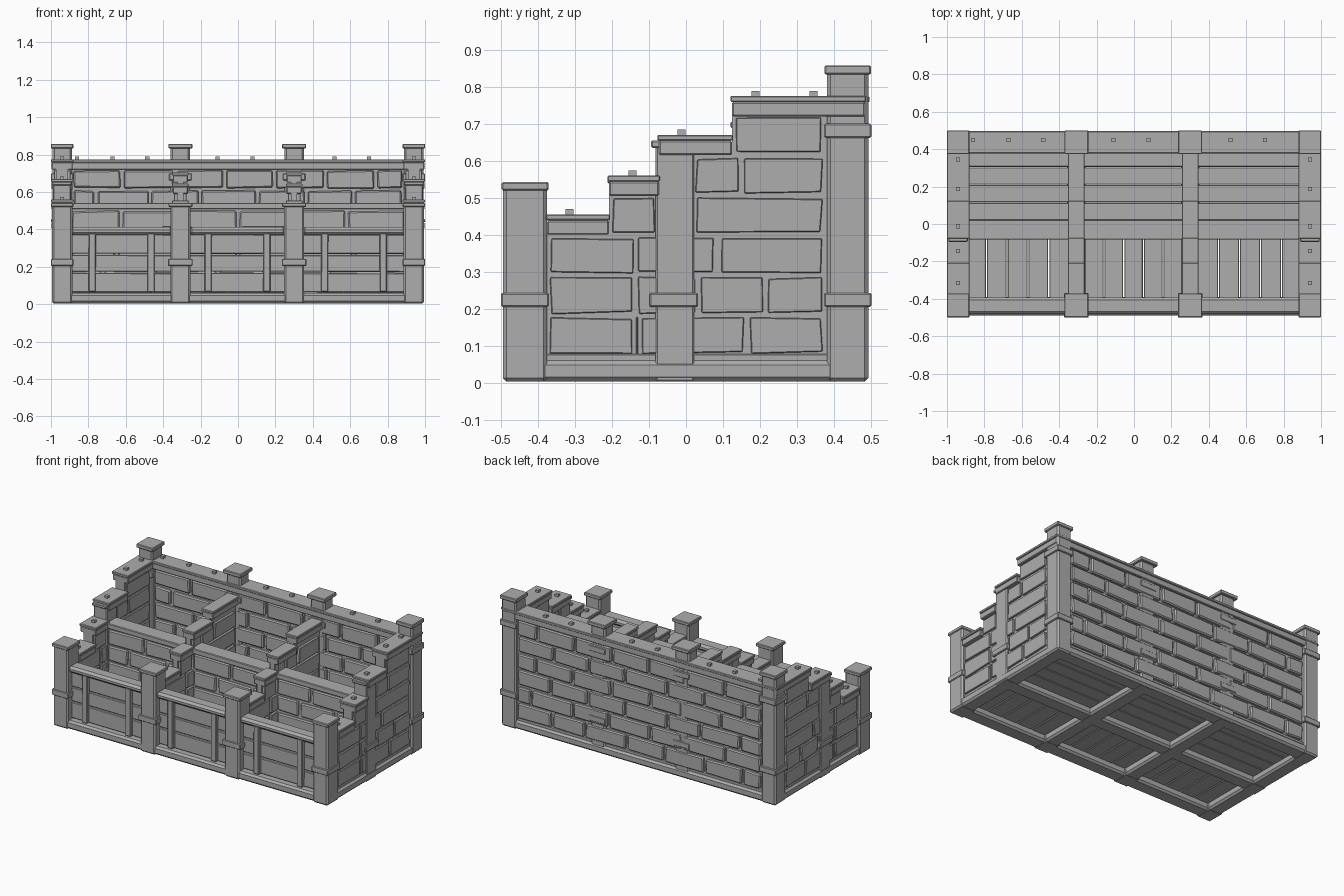
import bpy, bmesh, random
from mathutils import Vector

random.seed(7)
mat = bpy.data.materials.new("weathered grey")
mat.diffuse_color = (0.42, 0.42, 0.42, 1)

COLS = (-0.94, -0.308, 0.3, 0.94)       # post lines along x
BAYS = ((-0.885, -0.36), (-0.25, 0.245), (0.355, 0.885))


def build(name, boxes, bevel=0.005, jitter=0.0):
    """One object from boxes (x0, x1, y0, y1, z0, z1), edges softened."""
    bm = bmesh.new()
    for x0, x1, y0, y1, z0, z1 in boxes:
        lo, hi = Vector((x0, y0, z0)), Vector((x1, y1, z1))
        # shared wobble per corner of the long face keeps the blocks hand cut
        wob = {}
        for v in bmesh.ops.create_cube(bm, size=1)["verts"]:
            along_x = (x1 - x0) > (y1 - y0)
            key = ((v.co.x if along_x else v.co.y) > 0, v.co.z > 0)
            a, b = wob.setdefault(key, (random.random(), random.random()))
            v.co = Vector([lo[i] if v.co[i] < 0 else hi[i] for i in range(3)])
            s = -1 if key[0] else 1
            if along_x:
                v.co.x += s * a * jitter
            else:
                v.co.y += s * a * jitter
            v.co.z += (-1 if key[1] else 1) * b * jitter
    me = bpy.data.meshes.new(name)
    bm.to_mesh(me)
    bm.free()
    me.materials.append(mat)
    ob = bpy.data.objects.new(name, me)
    bpy.context.collection.objects.link(ob)
    if bevel:
        m = ob.modifiers.new("soft edges", "BEVEL")
        m.width = bevel
        m.segments = 1
    return ob


def ring(cx, cy, hx, hy, z0, z1):
    return (cx - hx, cx + hx, cy - hy, cy + hy, z0, z1)


def row_z(r):
    return 0.077 + r * 0.108, 0.179 + r * 0.108


def courses(a, b, rows, length):
    """Staggered joints: yields (start, end, z0, z1) for each block."""
    for r in range(rows):
        z0, z1 = row_z(r)
        cuts, p = [a], a + length * (1.0 if r % 2 else 0.55)
        while p < b - length * 0.4:
            cuts.append(p + random.uniform(-0.03, 0.03))
            p += length
        cuts.append(b)
        for s, e in zip(cuts, cuts[1:]):
            yield s + 0.005, e - 0.005, z0, z1


# bottom frame with six openings
frame = [(-0.99, 0.99, s * 0.44 - 0.05, s * 0.44 + 0.05, 0.005, 0.06) for s in (-1, 1)]
frame += [(x - 0.05, x + 0.05, -0.485, 0.485, 0.004, 0.06) for x in COLS]
frame.append((-0.98, 0.98, -0.08, 0.02, 0.006, 0.06))
build("base_frame", frame, 0.012)
build("base_ledge", [(-0.975, 0.975, 0.4, 0.475, 0.05, 0.08)] +
      [(s * 0.94 - 0.035, s * 0.94 + 0.035, -0.4, 0.4, 0.05, 0.08) for s in (-1, 1)])

# floor planks: lengthwise behind, crosswise in front
build("back_floor_planks", [(-0.93, 0.93, y + 0.001, y + 0.093, 0.045, 0.066)
                            for y in (0.02, 0.115, 0.21, 0.305)], 0.003)
slats = []
for a, b in BAYS:
    w = (b - a + 0.03) / 5
    for i in range(5):
        x = a - 0.015 + i * w
        slats.append((x + 0.003, x + w - 0.003, -0.43, -0.05, 0.045, 0.066))
build("front_floor_slats", slats, 0.003, 0.002)

# corner and front posts, back posts, with caps and bands
posts, caps, bands = [], [], []
for x in COLS:
    outer = abs(x) > 0.5
    posts.append(ring(x, -0.435, 0.054, 0.06, 0.003, 0.53))
    caps.append(ring(x, -0.435, 0.06 if outer else 0.064, 0.064, 0.52, 0.542))
    bands.append(ring(x, -0.435, 0.06 if outer else 0.066, 0.065, 0.205, 0.243))
    y, hy = (0.437, 0.056) if outer else (0.437, 0.047)
    posts.append(ring(x, y, 0.052, hy, 0.003, 0.845))
    caps.append(ring(x, 0.437, 0.06 if outer else 0.064, 0.063, 0.833, 0.858))
    for z in (0.205, 0.662):
        bands.append(ring(x, y, 0.06, 0.064 if outer else 0.055, z, z + 0.038))
build("posts", posts, 0.01)
build("post_caps", caps, 0.004)
build("post_bands", bands, 0.004)

# side pilasters halfway along
build("side_pilasters", [ring(s * 0.94, -0.03, 0.048, 0.052, 0.003, 0.65) for s in (-1, 1)])
build("pilaster_bands", [ring(s * 0.94, -0.033, 0.057, 0.066, 0.205, 0.243) for s in (-1, 1)]
      + [ring(s * 0.94, -0.045, 0.052, 0.05, 0.635, 0.655) for s in (-1, 1)], 0.004)

# stepped side walls: block joints per course
SIDE = ((-0.375, -0.14, -0.125, 0.165, 0.375), (-0.375, -0.135, 0.035, 0.215, 0.375),
        (-0.375, -0.135, 0.085, 0.375), (-0.205, -0.075, 0.02, 0.375),
        (-0.07, 0.02, 0.15, 0.375), (0.125, 0.375))
blocks, divider = [], []
for r, cuts in enumerate(SIDE):
    z0, z1 = row_z(r)
    for a, b in zip(cuts, cuts[1:]):
        for s in (-1, 1):
            blocks.append((s * 0.94 - 0.044, s * 0.94 + 0.044, a + 0.005, b - 0.005, z0, z1))
        if r < 5:
            for x in COLS[1:3]:
                divider.append((x - 0.033, x + 0.033, a + 0.005, b - 0.005, z0, z1))
build("side_wall_blocks", blocks, 0.007, 0.008)
build("divider_blocks", divider, 0.006, 0.008)

# mortar cores and stepped cap boards
STEPS = ((-0.375, -0.208, 0.455, 0.455), (-0.208, -0.073, 0.56, 0.555),
         (-0.073, 0.124, 0.67, 0.645), (0.124, 0.484, 0.775, 0.705))
core, lower, upper = [], [], []
for a, b, top, top_div in STEPS:
    for x in COLS:
        outer = abs(x) > 0.5
        t = top if outer else top_div
        h = 0.056 if outer else 0.04
        end = b if outer else min(b, 0.39)
        core.append((x - h + 0.024, x + h - 0.024, a, min(b, 0.4), 0.04, t - 0.04))
        lower.append((x - h, x + h, a, end, t - 0.055, t - 0.016))
        upper.append((x - h - 0.004, x + h + 0.004, a - 0.004, end + 0.003, t - 0.016, t))
core.append((-0.93, 0.93, 0.41, 0.468, 0.04, 0.73))
core.append((-0.93, 0.93, -0.062, 0.0, 0.04, 0.52))
build("mortar_cores", core, 0)

# back wall and cross wall
build("back_wall_blocks", [(a, b, 0.389, 0.489, z0, z1)
                           for a, b, z0, z1 in courses(-0.885, 0.885, 6, 0.275)], 0.007, 0.008)
cross = []
for a, b in ((-0.9, -0.335), (-0.28, 0.272), (0.328, 0.9)):
    cross += [(s, e, -0.076, 0.012, z0, z1) for s, e, z0, z1 in courses(a, b, 4, 0.28)]
    lower.append((a, b, -0.084, 0.022, 0.508, 0.542))
build("cross_wall_blocks", cross, 0.007, 0.008)
lower.append((-0.98, 0.98, 0.383, 0.49, 0.72, 0.76))
upper.append((-0.985, 0.985, 0.378, 0.496, 0.758, 0.774))
build("cap_boards_lower", lower, 0.004)
build("cap_boards_upper", upper, 0.003)

# pegs on the cap boards
pegs = [ring(x, 0.45, 0.011, 0.011, 0.765, 0.789)
        for x in (-0.86, -0.67, -0.485, -0.11, 0.077, 0.515, 0.7)]
for s in (-1, 1):
    for y, t in ((0.345, 0.775), (0.188, 0.775), (-0.012, 0.67), (-0.145, 0.56), (-0.315, 0.455)):
        pegs.append(ring(s * 0.94, y, 0.011, 0.011, t - 0.01, t + 0.014))
build("pegs", pegs, 0)

# front panels: planks, rounded rail, upright battens
planks, rails, battens = [], [], []
for a, b in BAYS:
    for z0, z1 in ((0.062, 0.168), (0.172, 0.265), (0.269, 0.375)):
        planks.append((a - 0.01, b + 0.01, -0.45, -0.42, z0, z1))
    rails.append((a - 0.01, b + 0.01, -0.482, -0.392, 0.37, 0.412))
    for s in (-1, 1):
        x = (a + b) / 2 + s * 0.157
        battens.append(ring(x, -0.462, 0.02, 0.014, 0.065, 0.38))
build("front_planks", planks, 0.004, 0.003)
build("front_rails", rails, 0.014)
build("front_battens", battens, 0.004, 0.002)
